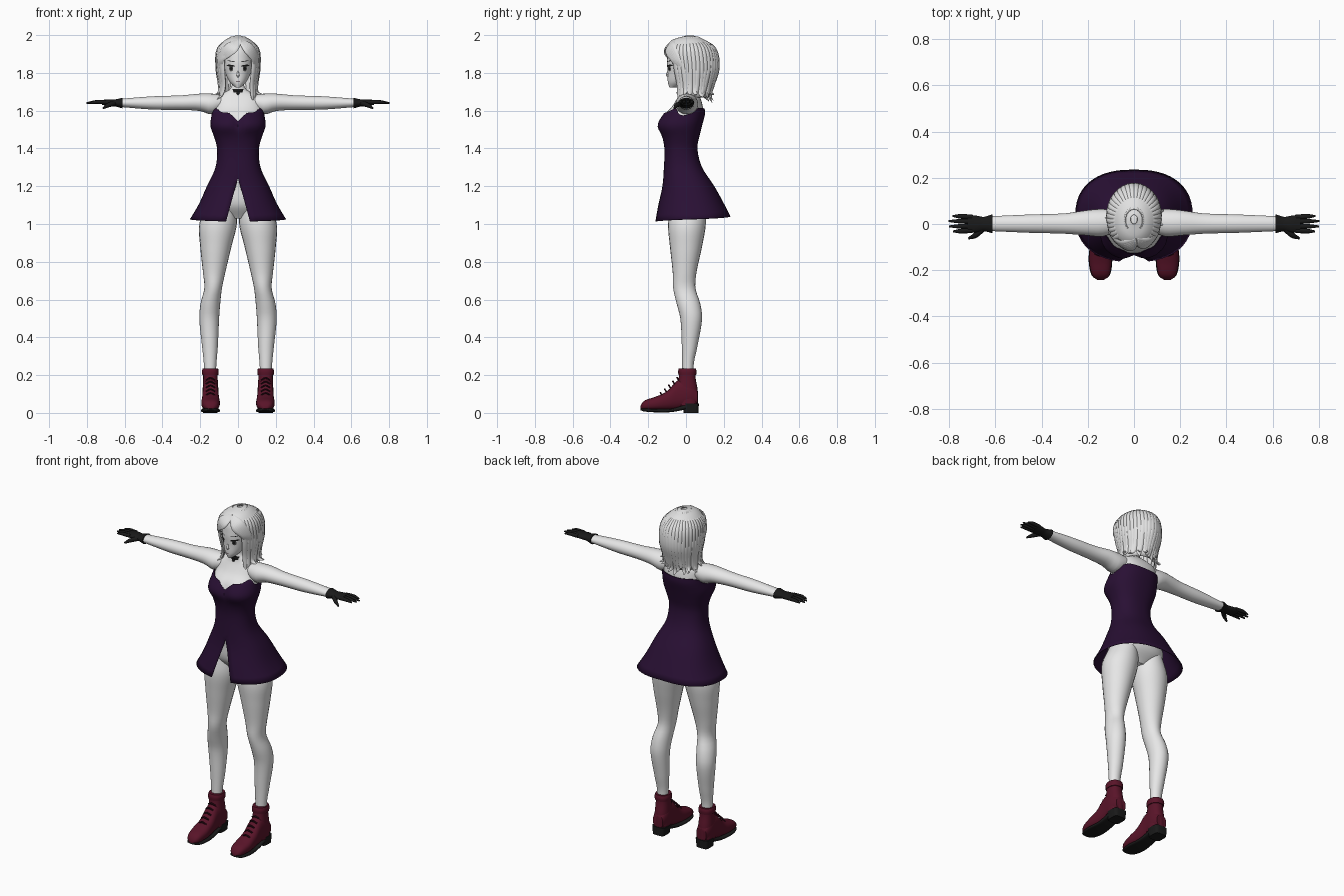
import bpy, bmesh, math, random
from mathutils import Vector

random.seed(4)
cube = bpy.data.objects.get("Cube")
if cube:
    bpy.data.objects.remove(cube, do_unlink=True)


def material(name, *rgb):
    m = bpy.data.materials.new(name)
    m.use_nodes = True
    m.diffuse_color = (*rgb, 1)
    m.node_tree.nodes["Principled BSDF"].inputs["Base Color"].default_value = (*rgb, 1)
    return m


SKIN = material("pale skin", .8, .8, .8)
HAIR = material("silver hair", .75, .75, .75)
PURPLE = material("deep purple cloth", .022, .005, .034)
BLACK = material("black leather", .01, .01, .01)
RED = material("dark red leather", .1, .007, .022)
LACE = material("dark lace", .03, .004, .01)
IRIS = material("grey iris", .08, .08, .08)


# ---- helpers ----
def at(keys, t):
    """Smooth interpolation through rows whose first entry is the position."""
    last, i = len(keys) - 1, 0
    while i < last - 1 and keys[i + 1][0] <= t:
        i += 1
    a, b = keys[i], keys[i + 1]
    span = b[0] - a[0]
    u = min(max((t - a[0]) / span, 0), 1)

    def slope(j, c):
        p, q = keys[max(j - 1, 0)], keys[min(j + 1, last)]
        return (q[c] - p[c]) / (q[0] - p[0]) * span

    ease = u * u * (3 - 2 * u)
    return [a[c] + (b[c] - a[c]) * ease + slope(i, c) * u * (1 - u) ** 2
            - slope(i + 1, c) * u * u * (1 - u) for c in range(1, len(a))]


def sym(rows):
    return [(z, -w, w, front, back) for z, w, front, back in rows]


def oval(keys, a, t, p=1, scale=1, axis="z"):
    """Point at angle a (0 = front) on the oval section at t."""
    u0, u1, v0, v1 = at(keys, t)
    s, c = math.sin(a), math.cos(a)
    u = (u0 + u1) / 2 + math.copysign(abs(s) ** p, s) * (u1 - u0) / 2 * scale
    v = (v0 + v1) / 2 - math.copysign(abs(c) ** p, c) * (v1 - v0) / 2 * scale
    return Vector({"z": (u, v, t), "x": (t, u, v), "y": (u, t, v)}[axis])


def skin(bm, rings, closed=True):
    rows = [[bm.verts.new(p) for p in ring] for ring in rings]
    n = len(rows[0])
    for r, q in zip(rows, rows[1:]):
        for k in range(n if closed else n - 1):
            bm.faces.new((r[k], r[(k + 1) % n], q[(k + 1) % n], q[k]))
    if closed:
        bm.faces.new(rows[0])
        bm.faces.new(rows[-1])


def finish(name, bm, mat, mirror=False, thick=0, angle=45):
    bmesh.ops.remove_doubles(bm, verts=bm.verts, dist=.0002)
    bmesh.ops.recalc_face_normals(bm, faces=bm.faces)
    me = bpy.data.meshes.new(name)
    bm.to_mesh(me)
    bm.free()
    me.materials.append(mat)
    me.shade_smooth()
    me.set_sharp_from_angle(angle=math.radians(angle))
    ob = bpy.data.objects.new(name, me)
    bpy.context.collection.objects.link(ob)
    if mirror:
        ob.modifiers.new("mirror", "MIRROR")
    if thick:
        ob.modifiers.new("thickness", "SOLIDIFY").thickness = thick


def loft(name, keys, mat, axis="z", rows=24, sides=24, p=1, mirror=True, shape=None):
    bm = bmesh.new()
    lo, hi = keys[0][0], keys[-1][0]
    skin(bm, [[oval(keys, math.tau * k / sides, lo + (hi - lo) * r / rows, p, 1, axis)
               for k in range(sides)] for r in range(rows + 1)])
    if shape:
        shape(bm)
    finish(name, bm, mat, mirror)


def shell(name, keys, mat, lo, hi, gap, p=1, rows=28, sides=48, shape=None):
    """Open garment-like surface with a front opening of half width gap(z)."""
    bm, rings = bmesh.new(), []
    for r in range(rows + 1):
        t = math.sin(r / rows * math.pi / 2)
        z = lo(0) + (hi(0) - lo(0)) * t
        half = max(gap(z), 0) / at(keys, z)[1]
        start = math.asin(min(half, 1) ** (1 / p))
        ring = []
        for k in range(sides + 1):
            a = start + (math.tau - 2 * start) * k / sides
            fold = min(a, math.tau - a)
            ring.append(oval(keys, a, lo(fold) + (hi(fold) - lo(fold)) * t, p))
        rings.append(ring)
    skin(bm, rings, closed=False)
    if shape:
        shape(bm)
    finish(name, bm, mat, thick=.003)


def tube(bm, keys, out, flat=1, rows=12, sides=8):
    """Tapered strand through (t, x, y, z, radius) rows."""
    end, rings = keys[-1][0], []
    for r in range(rows + 1):
        t = end * r / rows
        *pos, rad = at(keys, t)
        pos = Vector(pos)
        step = end * .01
        along = Vector(at(keys, t + step)[:3]) - Vector(at(keys, t - step)[:3])
        side = along.cross(out(pos)).normalized()
        up = side.cross(along).normalized()
        rings.append([pos + side * rad * math.cos(math.tau * k / sides)
                      + up * rad * flat * math.sin(math.tau * k / sides) for k in range(sides)])
    skin(bm, rings)


def cleavage(bm):
    for v in bm.verts:
        if v.co.y < 0:
            v.co.y += .022 * math.exp(-(v.co.x / .028) ** 2 - ((v.co.z - 1.53) / .05) ** 2)


# ---- dress and torso share the bodice sections ----
skirt = [(1.01, .264, -.166, .25), (1.1, .21, -.148, .205), (1.2, .165, -.125, .15)]
bodice = [(1.3, .119, -.117, .085), (1.4, .111, -.114, .06), (1.46, .126, -.127, .07),
          (1.52, .146, -.155, .085), (1.58, .14, -.125, .1), (1.62, .137, -.085, .098)]
neckline = [(0, 1.545), (.25, 1.585), (.6, 1.592), (1, 1.612),
            (1.57, 1.575), (2.2, 1.612), (3.15, 1.61)]
shell("dress", sym(skirt + bodice), PURPLE, lambda a: 1.012 + .009 * a,
      lambda a: at(neckline, a)[0], lambda z: (1.24 - z) * .28, p=.85, shape=cleavage)

inset = .009
hips = [(1.03, .06, -.04, .06), (1.1, .165, -.09, .115), (1.2, .14, -.1, .115)]
shoulders = [(1.67, .122, -.045, .075), (1.695, .075, -.036, .055),
             (1.72, .036, -.036, .032), (1.8, .033, -.03, .035)]
torso = hips + [(z, w - inset, f + inset, b - inset) for z, w, f, b in bodice] + shoulders
loft("torso", sym(torso), SKIN, rows=60, sides=40, p=.88, mirror=False, shape=cleavage)

# ---- limbs ----
loft("leg", [(.15, .118, .178, -.02, .045), (.25, .115, .18, -.02, .04),
             (.35, .107, .19, -.022, .06), (.5, .1, .205, -.03, .085),
             (.58, .094, .198, -.05, .075), (.66, .085, .178, -.068, .05),
             (.74, .068, .185, -.07, .055), (.88, .035, .2, -.085, .085),
             (1, .006, .205, -.095, .105), (1.1, .01, .165, -.08, .1)], SKIN, rows=40)
loft("arm", [(.09, -.04, .06, 1.6, 1.685), (.14, -.055, .065, 1.58, 1.69),
             (.2, -.05, .06, 1.598, 1.69), (.3, -.042, .046, 1.604, 1.681),
             (.45, -.038, .041, 1.606, 1.676), (.63, -.03, .033, 1.62, 1.662)], SKIN, "x")

# ---- gloves ----
loft("glove", [(.612, -.04, .042, 1.612, 1.668), (.65, -.031, .031, 1.622, 1.66),
               (.68, -.036, .036, 1.625, 1.66), (.72, -.036, .04, 1.63, 1.657)], BLACK, "x", rows=12)
bm = bmesh.new()
for y, tip in ((.03, .785), (.011, .803), (-.009, .8), (-.028, .782)):
    tube(bm, [(0, .7, y, 1.645, .011), (1, .75, y * 1.1, 1.646, .01),
              (2, tip, y * 1.15, 1.64, .004)], lambda p: Vector((0, 0, 1)))
tube(bm, [(0, .65, -.015, 1.64, .014), (1, .685, -.048, 1.63, .012),
          (2, .715, -.062, 1.612, .005)], lambda p: Vector((0, 0, 1)))
finish("glove_fingers", bm, BLACK, mirror=True)

# ---- boots ----
loft("boot_foot", [(-.242, .13, .158, .022, .035), (-.225, .108, .18, .016, .062),
                   (-.16, .096, .194, .014, .086), (-.1, .099, .191, .015, .115),
                   (-.04, .104, .188, .02, .175), (.02, .103, .188, .035, .17),
                   (.062, .112, .178, .045, .12)], RED, "y", p=.8)
loft("boot_shaft", [(.04, .105, .186, -.045, .064), (.12, .104, .187, -.052, .062),
                    (.19, .108, .184, -.038, .05), (.235, .107, .186, -.036, .05)], RED, p=.85, rows=12)
loft("boot_collar", [(.2, .104, .189, -.04, .054), (.22, .102, .191, -.042, .056),
                     (.236, .106, .187, -.038, .052)], RED, p=.85, rows=6)
loft("boot_sole", [(-.24, .128, .16, .014, .026), (-.225, .106, .182, .008, .024),
                   (-.16, .094, .196, .003, .022), (-.08, .1, .19, .004, .022),
                   (0, .106, .186, .018, .045)], BLACK, "y", p=.6)
loft("boot_heel", [(0, .108, .184, -.012, .066), (.05, .102, .188, -.016, .068)],
     BLACK, p=.45, rows=2)
bm = bmesh.new()
for i in range(5):
    y, z = -.135 + .022 * i, .102 + .02 * i
    tube(bm, [(0, .122, y + .008, z - .008, .004), (1, .146, y, z + .004, .005),
              (2, .17, y + .008, z - .008, .004)], lambda p: Vector((0, 0, 1)), rows=6, sides=6)
finish("boot_laces", bm, LACE, mirror=True)

# ---- head and face ----
face = sym([(1.722, .012, -.088, -.05), (1.75, .042, -.096, .01), (1.8, .067, -.097, .07),
            (1.87, .08, -.1, .1), (1.94, .07, -.085, .11), (1.98, .03, -.03, .06)])
loft("head", face, SKIN, rows=30, sides=32, mirror=False)
bm = bmesh.new()
tube(bm, [(0, 0, -.094, 1.81, .003), (1, 0, -.1, 1.79, .007), (2, 0, -.092, 1.778, .005)],
     lambda p: Vector((0, -1, 0)), rows=6)
finish("nose", bm, SKIN)
loft("choker", sym([(1.695, .04, -.043, .038), (1.716, .039, -.042, .037)]), BLACK,
     rows=2, mirror=False)
loft("choker_pendant", sym([(1.684, .004, -.046, -.038), (1.694, .009, -.05, -.038),
                            (1.704, .004, -.046, -.038)]), BLACK, rows=6, sides=10, mirror=False)


def face_plate(name, x, z, w, h, mat, lift, tilt=0, mirror=True):
    """Thin oval lying on the surface of the face."""
    bm = bmesh.new()

    def on_face(px, pz):
        a = math.asin(px / at(face, pz)[1])
        return oval(face, a, pz) + Vector((0, -lift, 0))

    rim = []
    for k in range(16):
        dx, dz = math.sin(math.tau * k / 16) * w, math.cos(math.tau * k / 16) * h
        rim.append(bm.verts.new(on_face(x + dx, z + dz + tilt * dx)))
    mid = bm.verts.new(on_face(x, z))
    for k in range(16):
        bm.faces.new((mid, rim[k], rim[(k + 1) % 16]))
    finish(name, bm, mat, mirror)


face_plate("iris", .036, 1.823, .011, .015, IRIS, .002)
face_plate("pupil", .036, 1.823, .006, .009, BLACK, .003)
face_plate("upper_lash", .038, 1.838, .022, .005, BLACK, .004, .1)
face_plate("eyebrow", .037, 1.862, .02, .002, BLACK, .002, .15)
face_plate("mouth", 0, 1.755, .012, .0015, LACE, .002, mirror=False)

# ---- hair: cap, hanging locks with flicked ends, swept fringe ----
cap = sym([(1.66, .098, -.06, .115), (1.72, .1, -.07, .14), (1.8, .108, -.09, .165),
           (1.88, .113, -.108, .17), (1.94, .1, -.1, .145), (1.98, .06, -.06, .09),
           (1.997, .015, .0, .04)])
opening = [(1.66, .085), (1.8, .074), (1.88, .068), (1.93, .04), (1.955, 0), (2, 0)]
shell("hair_cap", cap, HAIR, lambda a: 1.67, lambda a: 1.997, lambda z: at(opening, z)[0])


def outward(p):
    return p - Vector((0, .03, min(p.z, 1.85)))


def lock(bm, path, flat):
    tube(bm, [(i, *oval(cap, a, z, 1, s), r) for i, (a, z, s, r) in enumerate(path)],
         outward, flat, rows=20)


bm = bmesh.new()
count = 30
for i in range(count):
    a = .85 + (math.tau - 1.7) * i / (count - 1)
    drop, flick = random.uniform(-.02, .03), random.uniform(1.1, 1.4)
    twist = random.uniform(-.12, .12)
    lock(bm, [(a, 1.99, 1, .006), (a, 1.93, 1, .014), (a, 1.83, 1, .018),
              (a + twist / 2, 1.74, .98, .017), (a + twist, 1.685 + drop / 2, 1.05, .013),
              (a + twist * 2, 1.66 + drop, flick, .002)], .5)
finish("hair_locks", bm, HAIR)

bm = bmesh.new()
for i in range(6):
    for way, size in ((-1, 1), (1, .8)):
        k = i / 5
        lock(bm, [(.15, 1.975 - .012 * k, 1, .008), (.15 + way * (.75 - .4 * k) * size, 1.94 - .02 * k, 1.03, .018),
                  (way * (1.05 - .3 * k), 1.87 + .005 * k, 1.04, .015),
                  (way * (1.1 - .2 * k), 1.8 + .025 * k, 1.02, .003)], .4)
finish("hair_fringe", bm, HAIR)
